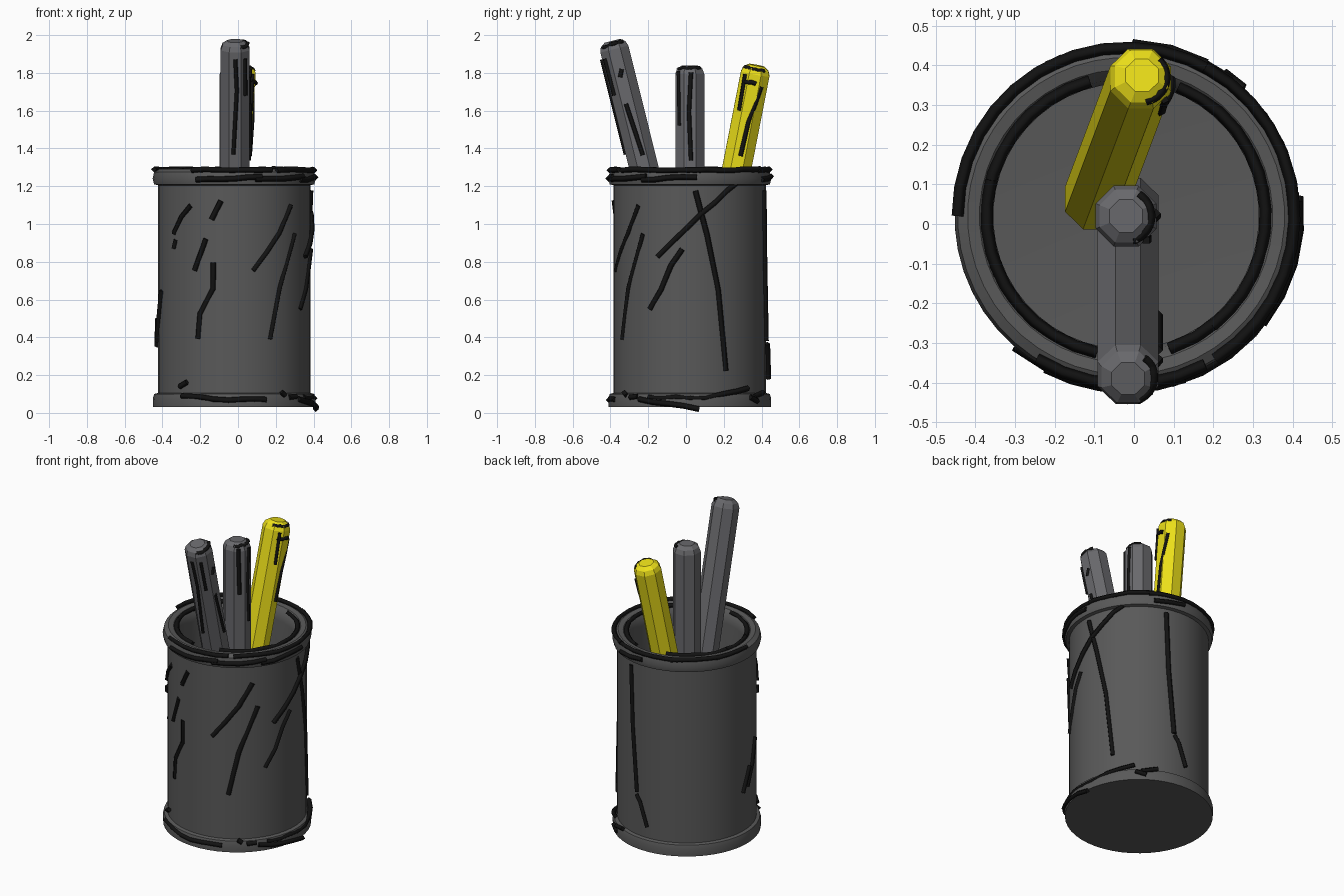
import bpy, bmesh, math, random
from mathutils import Matrix, Vector

if "Cube" in bpy.data.objects:
    bpy.data.objects.remove(bpy.data.objects["Cube"])

random.seed(4)
CX, CY, R = -0.02, 0.02, 0.405
CUP = Matrix.Translation((CX, CY, 0))


def material(name, rgb):
    m = bpy.data.materials.new(name)
    m.diffuse_color = (*rgb, 1)
    m.use_nodes = True
    m.node_tree.nodes["Principled BSDF"].inputs["Base Color"].default_value = m.diffuse_color
    return m


BLACK = material("ink_black", (0.006, 0.006, 0.006))
YELLOW = material("yellow", (0.85, 0.75, 0.01))
DARK = material("dark_grey", (0.1, 0.1, 0.1))
GREY = material("mid_grey", (0.14, 0.14, 0.15))


def lathe(name, profile, sides, matrix, mat, smooth=False):
    """Spin an (r, z) profile round z; both ends are closed."""
    bm = bmesh.new()
    rings = []
    for r, z in profile:
        if r == 0:
            rings.append([bm.verts.new((0, 0, z))] * sides)
        else:
            angles = [(i + 0.5) * math.tau / sides for i in range(sides)]
            rings.append([bm.verts.new((r * math.cos(a), r * math.sin(a), z)) for a in angles])
    for lo, hi in zip(rings, rings[1:]):
        for i in range(sides):
            j = (i + 1) % sides
            bm.faces.new(list(dict.fromkeys((lo[i], lo[j], hi[j], hi[i]))))
    for ring in (rings[0], rings[-1]):
        if ring[0] is not ring[1]:
            bm.faces.new(ring)
    bmesh.ops.recalc_face_normals(bm, faces=bm.faces)
    me = bpy.data.meshes.new(name)
    bm.to_mesh(me)
    bm.free()
    ob = bpy.data.objects.new(name, me)
    bpy.context.collection.objects.link(ob)
    ob.matrix_world = matrix
    me.materials.append(mat)
    if smooth:
        bpy.ops.object.select_all(action='DESELECT')
        ob.select_set(True)
        bpy.context.view_layer.objects.active = ob
        bpy.ops.object.shade_smooth_by_angle(angle=math.radians(35))
    return ob


def wrap(points, r, matrix):
    """Ink path through (angle, z) points lying on a cylinder of radius r."""
    path = []
    for (a0, z0), (a1, z1) in zip(points, points[1:]):
        n = max(1, int(abs(a1 - a0) / 9))
        for k in range(n + 1):
            if path and k == 0:
                continue
            a = math.radians(a0 + (a1 - a0) * k / n)
            z = z0 + (z1 - z0) * k / n + random.uniform(-0.004, 0.004)
            path.append(matrix @ Vector((r * math.cos(a), r * math.sin(a), z)))
    return path


def ink(name, paths, depth=0.015):
    """Square-section strokes, joined in one mesh."""
    cu = bpy.data.curves.new(name, 'CURVE')
    cu.dimensions = '3D'
    cu.bevel_depth = depth
    cu.bevel_resolution = 0
    cu.use_fill_caps = True
    for path in paths:
        sp = cu.splines.new('POLY')
        sp.points.add(len(path) - 1)
        for p, v in zip(sp.points, path):
            p.co = (*v, 1)
    cu.materials.append(BLACK)
    ob = bpy.data.objects.new(name, cu)
    bpy.context.collection.objects.link(ob)
    bpy.ops.object.select_all(action='DESELECT')
    ob.select_set(True)
    bpy.context.view_layer.objects.active = ob
    bpy.ops.object.convert(target='MESH')


def asin_deg(v):
    return math.degrees(math.asin(max(-1, min(1, v))))


def front(points, r=R):
    return wrap([(-90 + asin_deg((x - CX) / r), z) for x, z in points], r, CUP)


def right(points, r=R):
    return wrap([(asin_deg((y - CY) / r), z) for y, z in points], r, CUP)


# cup with base lip, rim and hollow inside
lathe("cup", [(0, 0.03), (0.43, 0.03), (0.432, 0.075), (0.425, 0.1), (R, 0.105),
              (R, 1.205), (0.425, 1.21), (0.433, 1.24), (0.425, 1.275), (0.40, 1.29),
              (0.37, 1.285), (0.345, 1.26), (0.335, 1.21), (0.335, 0.12), (0, 0.1)],
      48, CUP, DARK, True)


# pens: eight-sided sticks with chamfered ends
def pen(name, foot, tip, mat):
    foot, tip = Vector(foot), Vector(tip)
    d = tip - foot
    L = d.length
    q = Vector((0, 0, 1)).rotation_difference(d.normalized())
    m = Matrix.Translation(foot) @ q.to_matrix().to_4x4()
    lathe(name, [(0.05, 0), (0.083, 0.035), (0.083, L - 0.045), (0.072, L - 0.018), (0.045, L)],
          8, m, mat)
    return m @ Matrix.Translation((0, 0, L))


tall = pen("tall_pen", (-0.015, 0.05, 0.2), (-0.015, -0.39, 1.97), GREY)
mid = pen("middle_pen", (-0.02, 0.02, 0.15), (-0.02, 0.02, 1.84), GREY)
yel = pen("yellow_pen", (-0.10, 0.055, 0.2), (0.02, 0.375, 1.84), YELLOW)

# ink on the pens, measured down from each tip
ink("pen_ink", [
    wrap([(-90, -0.08), (-84, -0.25), (-98, -0.6)], 0.076, tall),
    wrap([(-50, -0.08), (-48, -0.28)], 0.079, tall),
    wrap([(-8, -0.34), (8, -0.63)], 0.077, tall),
    wrap([(-5, -0.2), (10, -0.16)], 0.077, tall),
    wrap([(-70, -0.025), (50, -0.015)], 0.065, tall),
    wrap([(5, -0.04), (-3, -0.25), (5, -0.5)], 0.076, mid),
    wrap([(-50, -0.03), (-45, -0.32)], 0.079, mid),
    wrap([(-75, -0.02), (60, -0.015)], 0.062, mid),
    wrap([(35, -0.1), (10, -0.3), (5, -0.48)], 0.077, yel),
    wrap([(-40, -0.05), (-35, -0.25)], 0.079, yel),
    wrap([(-80, -0.02), (45, -0.02)], 0.062, yel),
    wrap([(-45, -0.09), (10, -0.09)], 0.08, yel),
], 0.012)

# slanted ink hatching round the cup body
ink("body_ink", [
    front([(-0.25, 1.10), (-0.30, 1.04), (-0.34, 0.95)]),
    front([(-0.33, 0.92), (-0.34, 0.87)]),
    front([(-0.09, 1.12), (-0.14, 1.02)]),
    front([(-0.17, 0.92), (-0.23, 0.75)]),
    front([(-0.13, 0.80), (-0.13, 0.66), (-0.20, 0.52), (-0.21, 0.39)]),
    front([(0.28, 1.10), (0.22, 0.95), (0.08, 0.75)]),
    front([(0.30, 0.95), (0.22, 0.66), (0.17, 0.39)]),
    right([(-0.02, 0.87), (-0.08, 0.78), (-0.13, 0.65), (-0.19, 0.55)]),
    right([(0.05, 1.18), (0.11, 0.95), (0.17, 0.65), (0.21, 0.22)]),
    right([(0.32, 1.26), (0.22, 1.18), (0.08, 1.05), (-0.15, 0.83)], 0.412),
    wrap([(73, 1.18), (75, 0.8), (80, 0.38)], 0.41, CUP),
    wrap([(80, 0.37), (84, 0.33), (91, 0.18)], 0.415, CUP),
    wrap([(200, 0.65), (193, 0.5), (184, 0.38)], 0.408, CUP),
    wrap([(188, 0.5), (178, 0.35)], 0.408, CUP),
])

# ink along the rim: outer edge, inner edge and the side band
outer = [(-122, -62), (-58, 8), (2, 62), (58, 118), (112, 180)]
inner = [(-72, -48), (-52, 12), (8, 68), (105, 172), (165, 205), (200, 258)]
band = [(-118, -70), (-75, -32), (-36, 5), (62, 88)]
ink("rim_ink",
    [wrap([(a, 1.285), (b, 1.288)], 0.425, CUP) for a, b in outer]
    + [wrap([(a, 1.283), (b, 1.28)], 0.352, CUP) for a, b in inner]
    + [wrap([(a, 1.235), (b, 1.25)], 0.432, CUP) for a, b in band])

# broken ink round the base
ink("base_ink", [
    front([(-0.31, 0.14), (-0.27, 0.165)], 0.415),
    front([(-0.30, 0.09), (-0.2, 0.08), (-0.05, 0.07), (0.15, 0.07)], 0.43),
    front([(0.23, 0.11), (0.25, 0.09)], 0.43),
    front([(0.27, 0.08), (0.31, 0.09)], 0.43),
    right([(-0.25, 0.07), (-0.1, 0.05), (0.07, 0.02)], 0.435),
    right([(-0.2, 0.08), (0.1, 0.08), (0.2, 0.1), (0.33, 0.13)], 0.425),
    right([(0.34, 0.08), (0.38, 0.06)], 0.435),
    right([(0.36, 0.09), (0.41, 0.11)], 0.43),
])
